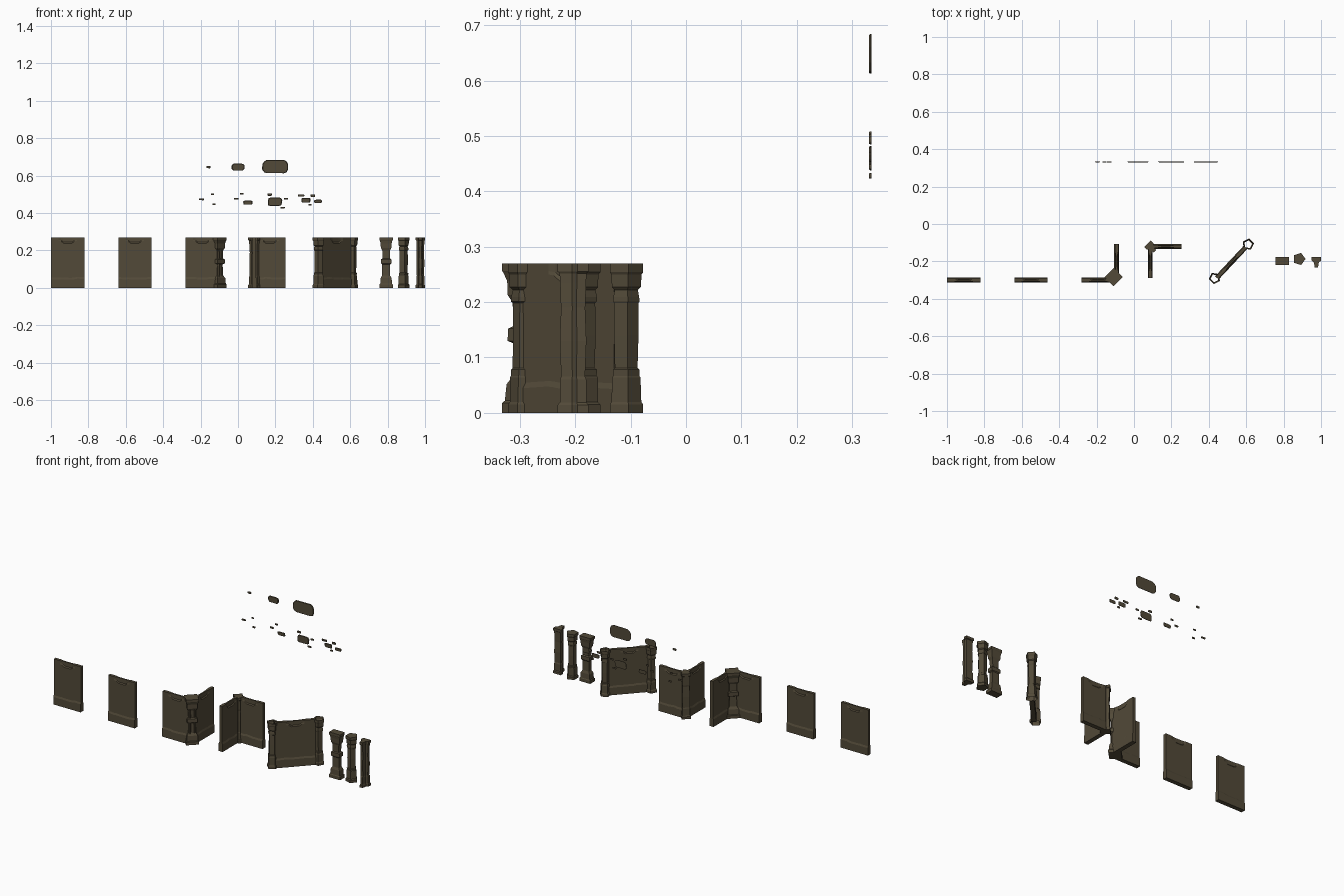
import bpy, bmesh, math, random
from mathutils import Vector, Matrix

if "Cube" in bpy.data.objects:
    bpy.data.objects.remove(bpy.data.objects["Cube"])

random.seed(4)
stone_mat = bpy.data.materials.new("brown_stone")
stone_mat.diffuse_color = (0.085, 0.068, 0.04, 1)
stone_mat.use_nodes = True
stone_mat.node_tree.nodes["Principled BSDF"].inputs["Base Color"].default_value = stone_mat.diffuse_color


def loft(name, rings, matrix, closed_ends=True):
    """Join equal-length point rings into one flat-shaded object."""
    bm = bmesh.new()
    loops = [[bm.verts.new(p) for p in r] for r in rings]
    n = len(loops[0])
    for a, b in zip(loops, loops[1:]):
        for i in range(n):
            j = (i + 1) % n
            bm.faces.new((a[i], a[j], b[j], b[i]))
    if closed_ends:
        bm.faces.new(loops[0][::-1])
        bm.faces.new(loops[-1])
    bmesh.ops.recalc_face_normals(bm, faces=bm.faces)
    me = bpy.data.meshes.new(name)
    bm.to_mesh(me)
    bm.free()
    ob = bpy.data.objects.new(name, me)
    ob.matrix_world = matrix
    me.materials.append(stone_mat)
    bpy.context.collection.objects.link(ob)
    return ob


H = 0.27


def wall(name, start, end):
    """Thin wall with a skirting and a chipped hollow at the top middle."""
    s, e = Vector((*start, 0)), Vector((*end, 0))
    length, body, skirt = (e - s).length, 0.009, 0.013
    m = length / 2
    rings = []
    # x position, height where chip starts, half thickness at top
    for x, zc, top in ((0, .250, body), (m - .05, .250, body), (m - .036, .248, .005),
                       (m - .022, .238, .004), (m + .022, .238, .004),
                       (m + .036, .248, .005), (m + .05, .250, body), (length, .250, body)):
        wob = random.uniform(-.003, .003)
        half = [(skirt, 0), (skirt, .046 + wob), (body, .056 + wob),
                (body, zc), (top, zc + .006), (top, H)]
        rings.append([(x, -y, z) for y, z in half] + [(x, y, z) for y, z in half[::-1]])
    ang = math.atan2(e.y - s.y, e.x - s.x)
    return loft(name, rings, Matrix.Translation(s) @ Matrix.Rotation(ang, 4, 'Z'))


# Plan shapes
def rect(hx, hy):
    return [(-hx, -hy), (hx, -hy), (hx, hy), (-hx, hy)]


def pentagon(r):
    return [(r * math.cos(math.tau * i / 5), r * math.sin(math.tau * i / 5)) for i in range(5)]


WEDGE = [(-.009, -.029), (.009, -.029), (.013, -.003), (.025, .007), (.025, .027),
         (-.025, .027), (-.025, .007), (-.013, -.003)]

# Pillar profiles: height and width factor
BALUSTER = [(0, 1), (.018, 1), (.022, .88), (.052, .82), (.066, .6), (.125, .56), (.13, .78),
            (.152, .78), (.157, .56), (.2, .6), (.213, .8), (.238, .82), (.253, .95),
            (.256, 1), (H, 1)]
COLUMN = [(0, 1), (.015, 1), (.02, .88), (.064, .86), (.067, .8), (.078, .8), (.081, .7),
          (.14, .74), (.198, .7), (.201, .8), (.209, .8), (.222, .72), (.227, .88),
          (.25, .9), (.254, 1), (H, 1)]
POST = [(0, 1), (.014, 1), (.019, .88), (.06, .86), (.066, .78), (.13, .84), (.19, .76),
        (.2, .8), (.235, .86), (.252, .88), (.255, 1), (H, 1)]


def pillar(name, plan, profile, x, y, turn=0, closed=True):
    rings = []
    for z, k in profile:
        j = random.uniform(-.025, .025) if k < 1 else 0
        rings.append([(px * (k + j), py * (k + j), z) for px, py in plan])
    mat = Matrix.Translation((x, y, 0)) @ Matrix.Rotation(math.radians(turn), 4, 'Z')
    return loft(name, rings, mat, closed)


# Straight wall panels
wall("straight_wall_a", (-1, -.3), (-.82, -.3))
wall("straight_wall_b", (-.64, -.3), (-.463, -.3))

# Outer corner
wall("outer_corner_wall_front", (-.282, -.3), (-.1, -.3))
wall("outer_corner_wall_side", (-.093, -.29), (-.093, -.108))
pillar("outer_corner_pillar", rect(.035, .034), BALUSTER, -.109, -.283, 45)

# Inner corner
wall("inner_corner_wall_side", (.087, -.288), (.087, -.12))
wall("inner_corner_wall_back", (.085, -.12), (.255, -.12))
pillar("inner_corner_pillar", WEDGE, POST, .091, -.125, 45)

# Diagonal wall with hollow five-sided columns
wall("diagonal_wall", (.443, -.288), (.597, -.124))
pillar("diagonal_column_front", pentagon(.032), COLUMN, .431, -.29, 45, False)
pillar("diagonal_column_back", pentagon(.032), COLUMN, .61, -.109, 225, False)

# Loose pillars
pillar("square_pillar", rect(.036, .022), BALUSTER, .792, -.198)
pillar("five_sided_pillar", pentagon(.034), COLUMN, .883, -.187, 0)
pillar("wedge_pillar", WEDGE, POST, .975, -.203)


# Loose flat wall stones: centre x, centre z, width, height
def flat_stone(name, x, z, w, h):
    c = min(w, h) * .3
    a, b = w / 2, h / 2
    outline = [(-a + c, -b), (a - c, -b), (a - .3 * c, -b + .3 * c), (a, -b + c),
               (a, b - c), (a - .3 * c, b - .3 * c), (a - c, b), (-a + c, b),
               (-a + .3 * c, b - .3 * c), (-a, b - c), (-a, -b + c), (-a + .3 * c, -b + .3 * c)]
    outline = [(u * random.uniform(.94, 1.03), v * random.uniform(.94, 1.03)) for u, v in outline]
    k = 1 - min(.004 / h, .15)
    rings = [[(u * s, y, v * s) for u, v in outline] for y, s in ((.002, 1), (0, 1), (-.003, k))]
    return loft(name, rings, Matrix.Translation((x, .333, z)))


STONES = [(-.158, .645, .022, .012), (0, .645, .068, .038), (.198, .647, .136, .073),
          (-.195, .473, .027, .01), (-.136, .5, .018, .008), (-.128, .447, .018, .01),
          (.02, .503, .018, .01), (-.01, .476, .025, .01), (.053, .455, .05, .022),
          (.17, .498, .025, .012), (.197, .46, .078, .045), (.257, .476, .022, .01),
          (.238, .428, .024, .01), (.337, .493, .035, .012), (.4, .492, .025, .014),
          (.363, .468, .05, .025), (.385, .444, .018, .01), (.428, .462, .042, .018)]
for i, st in enumerate(STONES):
    flat_stone(f"wall_stone_{i + 1}", *st)
